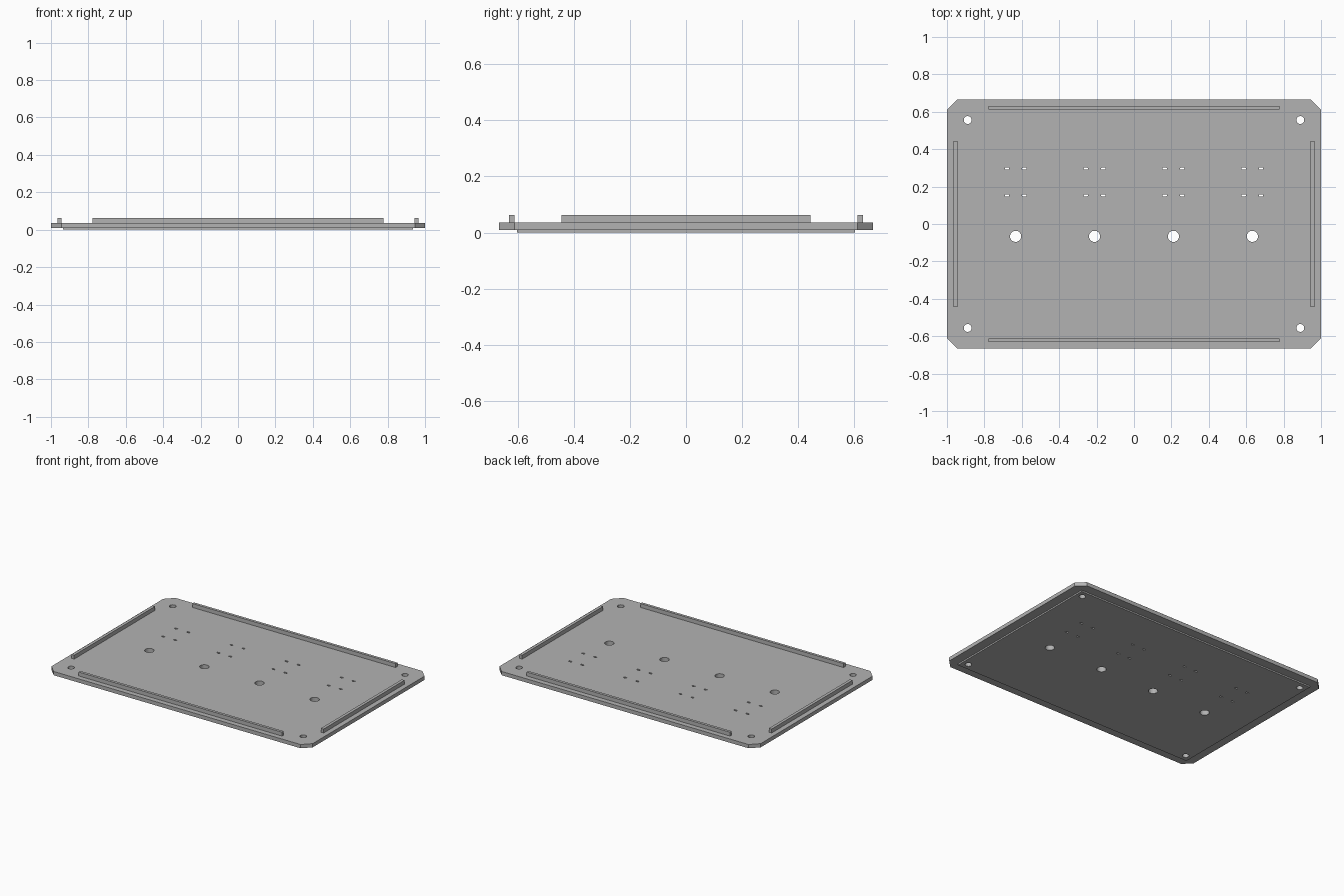
import bpy
import bmesh
from math import cos, sin, tau

if "Cube" in bpy.data.objects:
    bpy.data.objects.remove(bpy.data.objects["Cube"])

grey = bpy.data.materials.new("plain_grey")
grey.use_nodes = True
grey.diffuse_color = (0.45, 0.45, 0.45, 1)
grey.node_tree.nodes["Principled BSDF"].inputs["Base Color"].default_value = grey.diffuse_color


def add_prism(bm, outline, z0, z1):
    """Extrude a closed xy outline between two heights."""
    face = bm.faces.new([bm.verts.new((x, y, z0)) for x, y in outline])
    extruded = bmesh.ops.extrude_face_region(bm, geom=[face])["geom"]
    top = [v for v in extruded if isinstance(v, bmesh.types.BMVert)]
    bmesh.ops.translate(bm, verts=top, vec=(0, 0, z1 - z0))


def make_object(name, outlines, z0, z1):
    bm = bmesh.new()
    for outline in outlines:
        add_prism(bm, outline, z0, z1)
    bmesh.ops.recalc_face_normals(bm, faces=bm.faces)
    mesh = bpy.data.meshes.new(name)
    bm.to_mesh(mesh)
    bm.free()
    mesh.materials.append(grey)
    obj = bpy.data.objects.new(name, mesh)
    bpy.context.collection.objects.link(obj)
    return obj


def rectangle(cx, cy, hx, hy):
    return [(cx - hx, cy - hy), (cx + hx, cy - hy), (cx + hx, cy + hy), (cx - hx, cy + hy)]


def chamfered(hx, hy, c):
    return [(-hx + c, -hy), (hx - c, -hy), (hx, -hy + c), (hx, hy - c),
            (hx - c, hy), (-hx + c, hy), (-hx, hy - c), (-hx, -hy + c)]


def rounded_hole(cx, cy, radius, sides=24, stretch=0.0):
    """Circle, or a slot along x when stretched."""
    points = []
    for i in range(sides):
        a = tau * (i + 0.5) / sides
        shift = stretch if cos(a) > 0 else -stretch
        points.append((cx + shift + radius * cos(a), cy + radius * sin(a)))
    return points


# Plate with clipped corners, and the shallow locating pad under it
plate = make_object("plate", [chamfered(1.0, 0.666, 0.055)], 0.01, 0.036)
pad = make_object("underside_pad", [rectangle(0, 0, 0.935, 0.603)], 0, 0.01)

# Through holes: corner screws, then a shaft hole and four slots per station
holes = [rounded_hole(sx * 0.889, sy * 0.556, 0.021) for sx in (-1, 1) for sy in (-1, 1)]
for station in range(4):
    x = (station - 1.5) * 0.422
    holes.append(rounded_hole(x, -0.066, 0.03))
    for dx in (-0.046, 0.046):
        for y in (0.153, 0.296):
            holes.append(rounded_hole(x + dx, y, 0.006, 12, 0.006))
cutter = make_object("hole_cutter", holes, -0.1, 0.1)
cutter.hide_render = True

for part in (plate, pad):
    cut = part.modifiers.new("holes", "BOOLEAN")
    cut.operation = "DIFFERENCE"
    cut.solver = "EXACT"
    cut.object = cutter
    graph = bpy.context.evaluated_depsgraph_get()
    mesh = bpy.data.meshes.new_from_object(part.evaluated_get(graph))
    part.modifiers.clear()
    part.data = mesh
bpy.data.objects.remove(cutter)

# Raised rails along the four edges
for name, sign in (("front", -1), ("back", 1)):
    make_object(name + "_rail", [rectangle(0, sign * 0.621, 0.778, 0.0095)], 0.036, 0.063)
for name, sign in (("right", -1), ("left", 1)):
    make_object(name + "_rail", [rectangle(sign * 0.955, 0, 0.0105, 0.443)], 0.036, 0.063)
